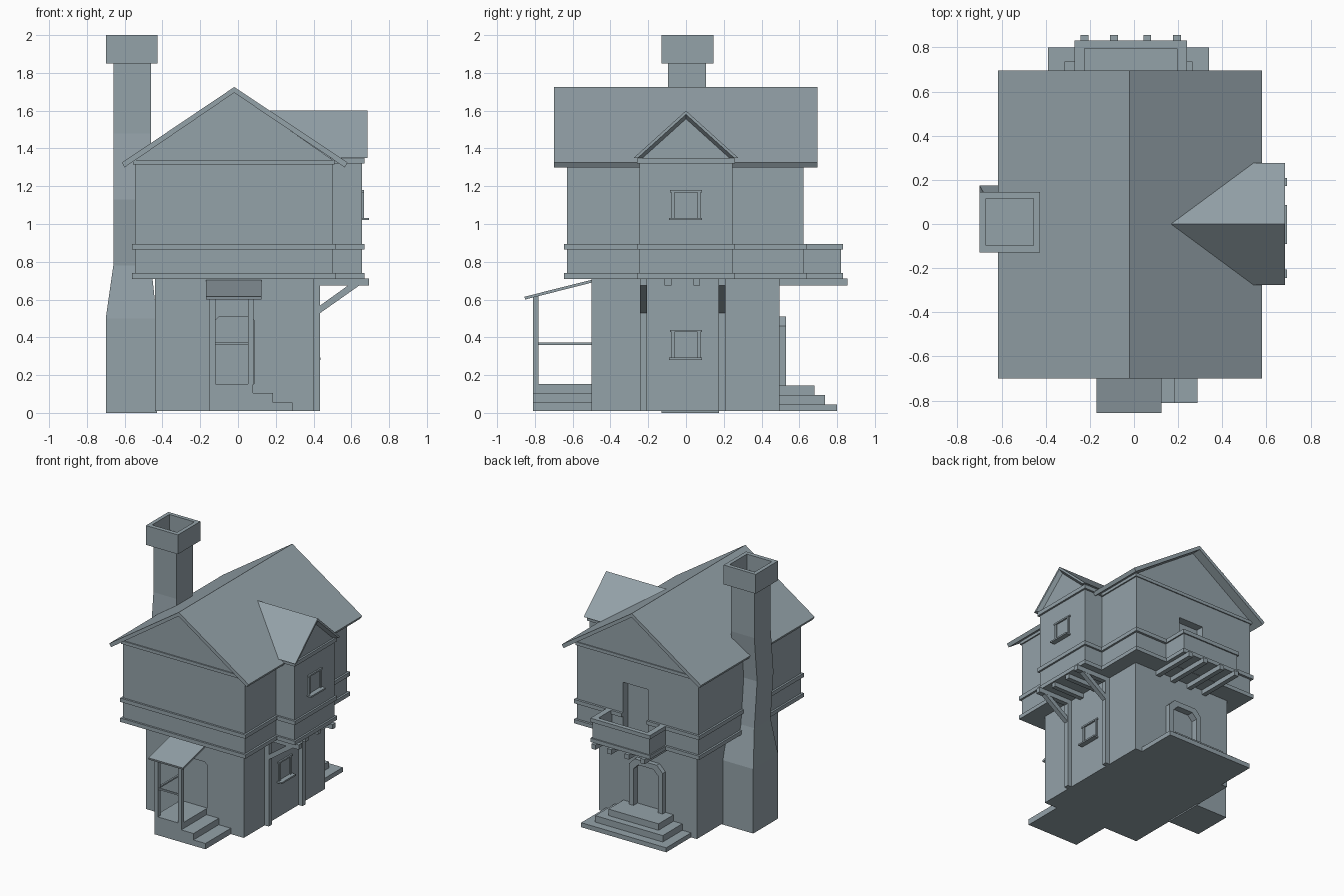
import bpy, bmesh

# One slate grey for the whole model
slate = bpy.data.materials.new("slate_grey")
slate.diffuse_color = (0.295, 0.36, 0.395, 1)


def make(name, verts, faces):
    me = bpy.data.meshes.new(name)
    me.from_pydata(verts, [], faces)
    me.materials.append(slate)
    bm = bmesh.new()
    bm.from_mesh(me)
    bmesh.ops.recalc_face_normals(bm, faces=bm.faces)
    bm.to_mesh(me)
    bm.free()
    ob = bpy.data.objects.new(name, me)
    bpy.context.collection.objects.link(ob)
    return ob


def loft(name, rings):
    """Closed skin through rings of equal point count."""
    n = len(rings[0])
    verts = [p for r in rings for p in r]
    faces = [list(range(n)), list(range(len(verts) - n, len(verts)))]
    for k in range(len(rings) - 1):
        for i in range(n):
            j = (i + 1) % n
            faces.append([k * n + i, k * n + j, k * n + n + j, k * n + n + i])
    return make(name, verts, faces)


def prism(name, pts, axis, a, b):
    """Extrude a profile along x (points are y,z) or along y (points are x,z)."""
    place = (lambda p, t: (t, p[0], p[1])) if axis == 'x' else (lambda p, t: (p[0], t, p[1]))
    return loft(name, [[place(p, t) for p in pts] for t in (a, b)])


def rect(x0, x1, y0, y1, z):
    return [(x0, y0, z), (x1, y0, z), (x1, y1, z), (x0, y1, z)]


def box(name, x0, x1, y0, y1, z0, z1):
    return loft(name, [rect(x0, x1, y0, y1, z0), rect(x0, x1, y0, y1, z1)])


def cut(cutter, *targets):
    for t in targets:
        m = t.modifiers.new("cut", 'BOOLEAN')
        m.operation, m.solver, m.object = 'DIFFERENCE', 'EXACT', cutter
        bpy.context.view_layer.objects.active = t
        bpy.ops.object.modifier_apply(modifier=m.name)
    bpy.data.objects.remove(cutter)


def arch(x0, x1, z0, z1, c):
    """Door outline with chamfered top corners."""
    return [(x0, z0), (x0, z1 - c), (x0 + c, z1), (x1 - c, z1), (x1, z1 - c), (x1, z0)]


# Walls of both floors and the bay
lower = box("lower_walls", -0.44, 0.40, -0.50, 0.495, 0.01, 0.72)
upper = prism("upper_walls", [(-0.545, 0.71), (0.50, 0.71), (0.50, 1.34), (-0.02, 1.70),
                              (-0.545, 1.34)], 'y', -0.63, 0.622)
prism("bay_walls", [(-0.245, 0.71), (0.245, 0.71), (0.245, 1.35), (0, 1.57), (-0.245, 1.35)],
      'x', 0.3, 0.656)

# Horizontal bands round the upper floor, bay and balcony
bands = []
for z0, z1 in ((0.71, 0.74), (0.865, 0.895)):
    bands.append(box("wall_band", -0.56, 0.515, -0.645, 0.64, z0, z1))
    box("bay_band", 0.3, 0.67, -0.26, 0.26, z0, z1)
    for x0 in (-0.27, 0.195):
        box("balcony_side_band", x0, x0 + 0.045, 0.60, 0.83, z0, z1)
    box("balcony_front_band", -0.27, 0.24, 0.795, 0.83, z0, z1)
box("gable_band", -0.555, 0.51, -0.64, 0.63, 1.315, 1.34)
box("bay_gable_band", 0.3, 0.67, -0.26, 0.26, 1.32, 1.35)

# Balcony floor, parapet and joists
box("balcony_floor", -0.26, 0.23, 0.60, 0.82, 0.712, 0.74)
for x0 in (-0.26, 0.20):
    box("balcony_side", x0, x0 + 0.03, 0.60, 0.82, 0.72, 0.88)
box("balcony_front", -0.26, 0.23, 0.80, 0.82, 0.72, 0.88)
for x in (-0.225, -0.09, 0.06, 0.195):
    box("balcony_joist", x - 0.018, x + 0.018, 0.45, 0.855, 0.675, 0.712)

# Main roof
prism("main_roof", [(-0.60, 1.30), (-0.615, 1.325), (-0.02, 1.725), (0.58, 1.325), (0.565, 1.30),
                    (-0.02, 1.695)], 'y', -0.70, 0.695)


# Bay roof, its gable edge undercut towards the wall
def chevron(x, t):
    h = 0.277 - 1.1 * t
    return [(x, -h, 1.35), (x, -0.277, 1.35), (x, 0, 1.6), (x, 0.277, 1.35), (x, h, 1.35),
            (x, 0, 1.6 - t)]


loft("bay_roof", [chevron(0.17, 0.045), chevron(0.654, 0.045), chevron(0.685, 0.02)])

# Doorways
cut(prism("front_door_cut", arch(-0.12, 0.085, 0.152, 0.51, 0.02), 'y', -0.6, -0.49), lower)
cut(prism("back_door_cut", arch(-0.13, 0.08, 0.145, 0.47, 0.04), 'y', 0.48, 0.6), lower)
cut(box("balcony_door_cut", -0.107, 0.105, 0.56, 0.7, 0.741, 1.13), upper, bands[1])

# Back door frame
outer, inner = arch(-0.17, 0.12, 0.145, 0.51, 0.05), arch(-0.13, 0.08, 0.145, 0.47, 0.04)
prism("back_door_frame", outer + inner[::-1], 'y', 0.48, 0.53)

# Back steps
for x0, x1, y1, z0, z1 in ((-0.39, 0.34, 0.80, 0.01, 0.045), (-0.315, 0.265, 0.735, 0.045, 0.095),
                           (-0.24, 0.19, 0.68, 0.095, 0.145)):
    box("back_step", x0, x1, 0.48, y1, z0, z1)

# Front porch: stepped platform, posts, rails and lean-to roof
prism("porch_platform", [(-0.15, 0.01), (0.288, 0.01), (0.288, 0.055), (0.185, 0.055),
                         (0.185, 0.105), (0.08, 0.105), (0.08, 0.152), (-0.15, 0.152)],
      'y', -0.81, -0.49)
for x in (-0.15, 0.052):
    box("porch_post", x, x + 0.03, -0.81, -0.782, 0.15, 0.625)
box("porch_front_rail", -0.13, 0.06, -0.802, -0.79, 0.36, 0.372)
box("porch_side_rail", -0.142, -0.128, -0.79, -0.49, 0.36, 0.372)
prism("porch_roof", [(-0.49, 0.707), (-0.855, 0.615), (-0.852, 0.60), (-0.49, 0.692)],
      'x', -0.17, 0.125)

# Bay supports: posts, beams and diagonal braces
for y in (-0.225, 0.19):
    box("bay_post", 0.39, 0.435, y - 0.019, y + 0.019, 0.01, 0.70)
    box("bay_beam", 0.39, 0.693, y - 0.019, y + 0.019, 0.675, 0.712)
    prism("bay_brace", [(0.43, 0.525), (0.43, 0.565), (0.59, 0.68), (0.65, 0.68)],
          'y', y - 0.018, y + 0.018)
for y in (-0.095, 0.057):
    box("bay_joist", 0.39, 0.66, y - 0.018, y + 0.018, 0.675, 0.709)

# Framed windows on the right side
for x, z in ((0.656, 1.02), (0.40, 0.28)):
    for s in (-0.068, 0.068):
        box("window_jamb", x - 0.01, x + 0.01, s - 0.008, s + 0.008, z, z + 0.16)
    box("window_sill", x - 0.01, x + 0.038, -0.09, 0.085, z, z + 0.012)
    box("window_lintel", x - 0.01, x + 0.012, -0.085, 0.085, z + 0.148, z + 0.16)

# Crooked chimney with a hollow cap
loft("chimney_shaft", [rect(*r) for r in (
    (-0.70, -0.43, -0.13, 0.175, 0.0), (-0.70, -0.43, -0.13, 0.175, 0.5),
    (-0.66, -0.46, -0.095, 0.105, 0.78), (-0.66, -0.46, -0.13, 0.07, 1.13),
    (-0.66, -0.46, -0.095, 0.105, 1.48), (-0.66, -0.46, -0.095, 0.105, 1.86))])
cap = box("chimney_cap", -0.70, -0.425, -0.13, 0.145, 1.85, 2.0)
cut(box("cap_cut", -0.67, -0.455, -0.097, 0.115, 1.88, 2.1), cap)
